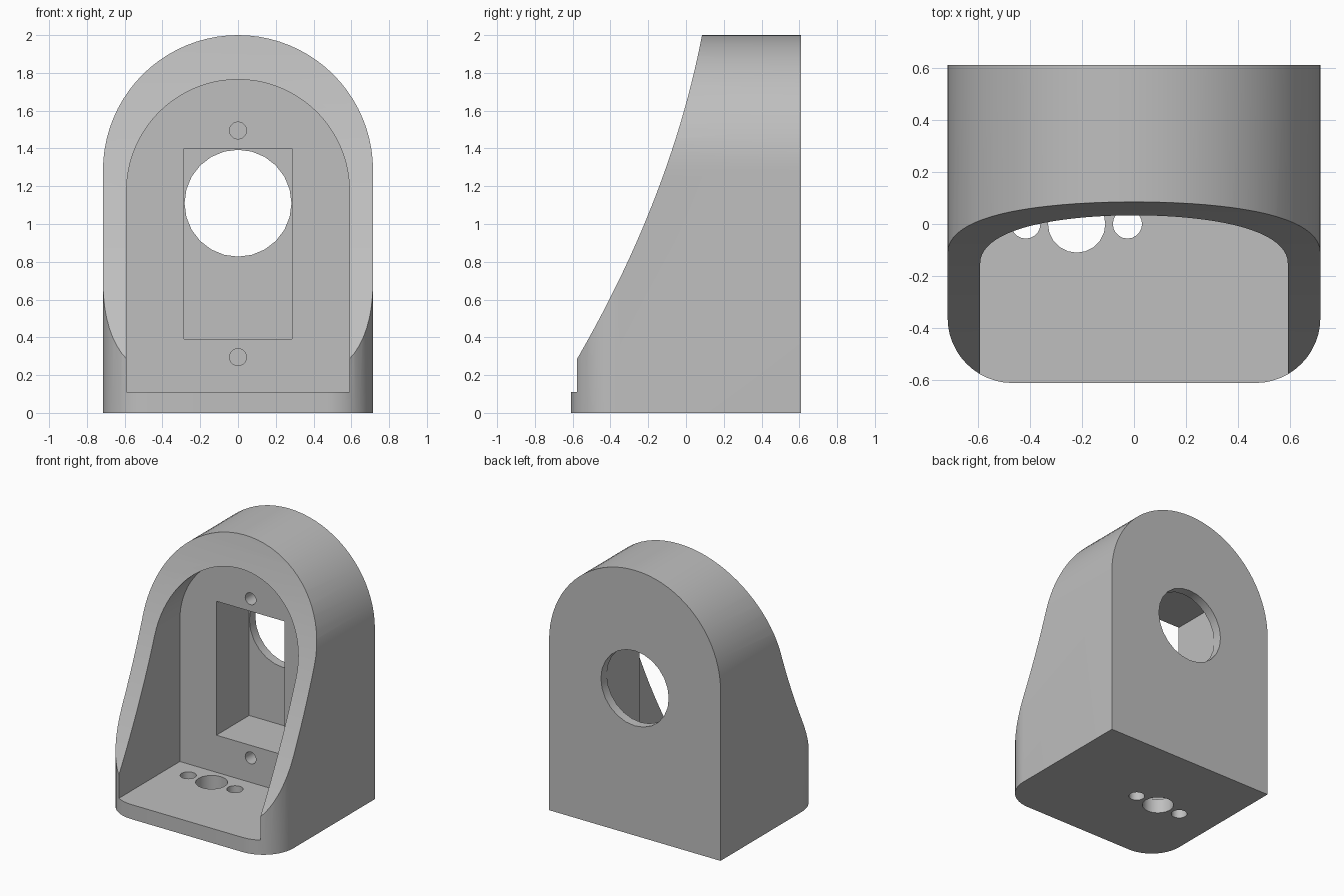
import bpy, bmesh
from math import sin, cos, pi

default = bpy.data.objects.get("Cube")
if default:
    bpy.data.objects.remove(default, do_unlink=True)

HALF_W, HALF_D, ARCH_Z = 0.715, 0.61, 1.285


def arc(cu, cv, r, start, end, steps):
    """Points on an arc, angles in units of pi."""
    angles = [pi * (start + (end - start) * i / steps) for i in range(steps + 1)]
    return [(cu + r * cos(a), cv + r * sin(a)) for a in angles]


def circle(cu, cv, r, sides):
    return arc(cu, cv, r, 0, 2, sides)[:-1]


def rect(u0, u1, v0, v1):
    return [(u0, v0), (u1, v0), (u1, v1), (u0, v1)]


def prism(name, points, axis, lo, hi):
    """Extrude a closed profile along an axis."""
    place = {"X": lambda u, v, t: (t, u, v),
             "Y": lambda u, v, t: (u, t, v),
             "Z": lambda u, v, t: (u, v, t)}[axis]
    bm = bmesh.new()
    a = [bm.verts.new(place(u, v, lo)) for u, v in points]
    b = [bm.verts.new(place(u, v, hi)) for u, v in points]
    bm.faces.new(a)
    bm.faces.new(b)
    n = len(points)
    for i in range(n):
        j = (i + 1) % n
        bm.faces.new((a[i], a[j], b[j], b[i]))
    bmesh.ops.recalc_face_normals(bm, faces=bm.faces)
    mesh = bpy.data.meshes.new(name)
    bm.to_mesh(mesh)
    bm.free()
    obj = bpy.data.objects.new(name, mesh)
    bpy.context.collection.objects.link(obj)
    return obj


def carve(target, cutter, operation="DIFFERENCE"):
    mod = target.modifiers.new("carve", "BOOLEAN")
    mod.operation = operation
    mod.solver = "EXACT"
    mod.object = cutter
    bpy.context.view_layer.objects.active = target
    bpy.ops.object.modifier_apply(modifier=mod.name)
    bpy.data.objects.remove(cutter, do_unlink=True)


# Footprint with rounded front corners
R = 0.25
footprint = ([(HALF_W, HALF_D), (-HALF_W, HALF_D)]
             + arc(R - HALF_W, R - HALF_D, R, 1, 1.5, 12)
             + arc(HALF_W - R, R - HALF_D, R, 1.5, 2, 12))
body = prism("housing", footprint, "Z", 0, 2.1)

# Round arched top
arch = arc(0, ARCH_Z, HALF_W, 0, 1, 40) + [(-0.9, 0.9), (-0.9, -1), (0.9, -1), (0.9, 0.9)]
carve(body, prism("arch_cutter", arch, "Y", -1, 1), "INTERSECT")

# Curved sloping front
heights = [0.1 + 2.0 * i / 28 for i in range(29)]
slope = [(-0.58 + 0.4935 * (z - 0.28) - 0.1125 * (z - 0.28) * (z - 1.05), z) for z in heights]
carve(body, prism("slope_cutter", slope + [(-1, 2.1), (-1, 0.1)], "X", -1, 1))

# Arched cavity open to the front, above the floor
W = 0.59
cavity = [(-W, 0.11), (W, 0.11)] + arc(0, 1.175, W, 0, 1, 40)
carve(body, prism("cavity_cutter", cavity, "Y", -1, 0.15))

# Rectangular pocket and round opening through the back wall
carve(body, prism("pocket_cutter", rect(-0.285, 0.285, 0.39, 1.4), "Y", 0, 0.54))
carve(body, prism("opening_cutter", circle(0, 1.11, 0.283, 24), "Y", 0.4, 1))

# Blind screw holes above and below the pocket
for z in (0.295, 1.495):
    carve(body, prism("screw_cutter", circle(0, z, 0.045, 20), "Y", 0, 0.42))

# Cable hole and two screw holes through the floor
for x, r in ((-0.415, 0.056), (-0.22, 0.11), (-0.025, 0.056)):
    carve(body, prism("floor_cutter", circle(x, 0, r, 20), "Z", -0.5, 0.3))

# Single grey finish
grey = bpy.data.materials.new("plain_grey")
grey.use_nodes = True
colour = (0.52, 0.52, 0.52, 1)
grey.diffuse_color = colour
grey.node_tree.nodes["Principled BSDF"].inputs["Base Color"].default_value = colour
body.data.materials.clear()
body.data.materials.append(grey)
for face in body.data.polygons:
    face.material_index = 0

bpy.ops.object.select_all(action="DESELECT")
body.select_set(True)
bpy.context.view_layer.objects.active = body
bpy.ops.object.shade_smooth_by_angle(angle=pi / 6)
